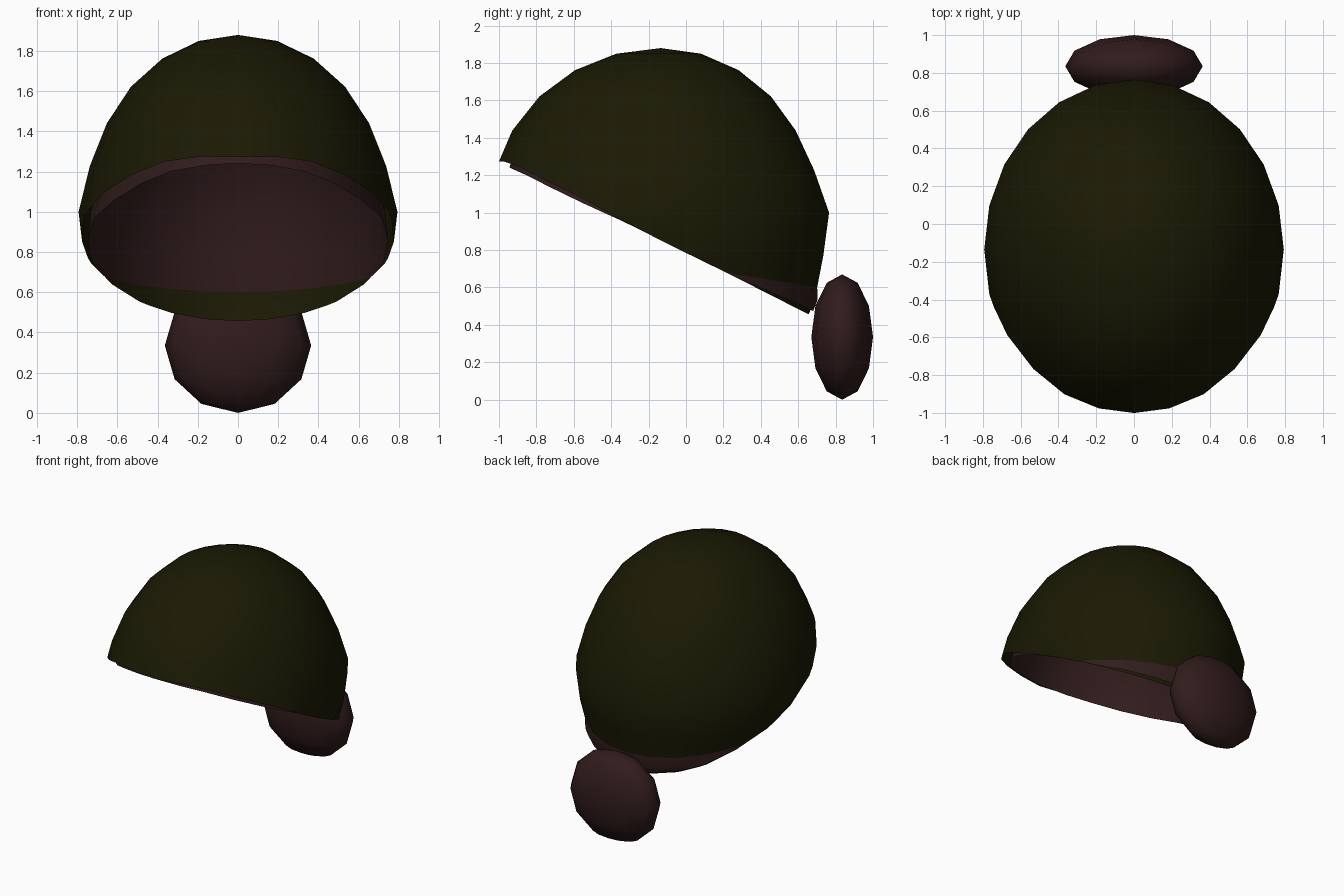
import bpy, bmesh, math
from mathutils import Vector, Matrix

if "Cube" in bpy.data.objects:
    bpy.data.objects.remove(bpy.data.objects["Cube"])


def material(name, rgb):
    m = bpy.data.materials.new(name)
    m.diffuse_color = (*rgb, 1)
    m.use_nodes = True
    m.node_tree.nodes["Principled BSDF"].inputs["Base Color"].default_value = m.diffuse_color
    return m


GREEN = material("dark_olive", (0.0105, 0.010, 0.0012))
BROWN = material("dark_brown", (0.031, 0.0115, 0.0115))
CENTRE = Vector((0, -0.135, 1.0))
RADII = Vector((0.793, 0.9, 0.88))


def ellipsoid(segments, rings, centre, radii):
    bm = bmesh.new()
    bmesh.ops.create_uvsphere(
        bm, u_segments=segments, v_segments=rings, radius=1,
        matrix=Matrix.Translation(centre) @ Matrix.Diagonal((*radii, 1)))
    return bm


def finish(bm, name, mat, angle):
    mesh = bpy.data.meshes.new(name)
    bm.to_mesh(mesh)
    bm.free()
    ob = bpy.data.objects.new(name, mesh)
    bpy.context.collection.objects.link(ob)
    mesh.materials.append(mat)
    bpy.ops.object.select_all(action='DESELECT')
    ob.select_set(True)
    bpy.context.view_layer.objects.active = ob
    bpy.ops.object.shade_smooth_by_angle(angle=math.radians(angle))
    return ob


def bisect(bm, co, no, clear):
    bmesh.ops.bisect_plane(bm, geom=bm.verts[:] + bm.edges[:] + bm.faces[:], dist=0.004,
                           plane_co=co, plane_no=no, clear_inner=clear)


def ramp(value, low, high):
    return min(1, max(0, (value - low) / (high - low)))


def dome(name, mat, lining):
    # Ellipsoid cut by a sloping plane, with a loop where the two shells cross
    bm = ellipsoid(24, 12, CENTRE, RADII)
    bisect(bm, (0, -1, 1.28), Vector((0, 0.495, 1)).normalized(), True)
    bisect(bm, (0, 0.5, 0.64), Vector((0, 0.15, 1)).normalized(), False)
    for v in bm.verts:
        z = v.co.z
        above = z - 0.64 + 0.15 * (v.co.y - 0.5)
        rel = v.co - CENTRE
        normal = Vector([rel[i] / RADII[i] ** 2 for i in range(3)]).normalized()
        # Narrow the crown, fill the brow and straighten the nape
        crown = ramp(z, 1.0, 1.3)
        rel.x *= 1 - 0.05 * crown
        rel.y *= 1 - 0.075 * crown if rel.y > 0 else 1.018
        drop = max(0, 0.75 - z)
        rel.y += 0.25 * drop
        rel.z -= 0.10 * drop
        front = ramp(-rel.y, 0.15, 0.4)
        # The lining lies inside the dome but emerges outside it at the nape
        if lining:
            inset = 0.06 * ramp(above, 0, 0.25) - 0.03 * ramp(-above, 0, 0.13)
            inset -= 0.025 * ramp(z, 1.3, 1.6)
            rel -= normal * inset
        # Green rim lifts at the front corners and dips at the nape
        if v.is_boundary:
            if lining:
                rel.z += 0.025 * ramp(-above, 0, 0.13) - 0.012 * front
            else:
                rel.z += 0.022 * front * ramp(abs(rel.x), 0, 0.3) - 0.01 * ramp(-above, 0, 0.13)
        v.co = CENTRE + rel
    finish(bm, name, mat, 60)


dome("outer_dome", GREEN, False)
dome("inner_lining", BROWN, True)

# Bun: flattened ball behind the nape
finish(ellipsoid(12, 6, (0, 0.835, 0.335), (0.364, 0.165, 0.335)), "rear_bun", BROWN, 80)
